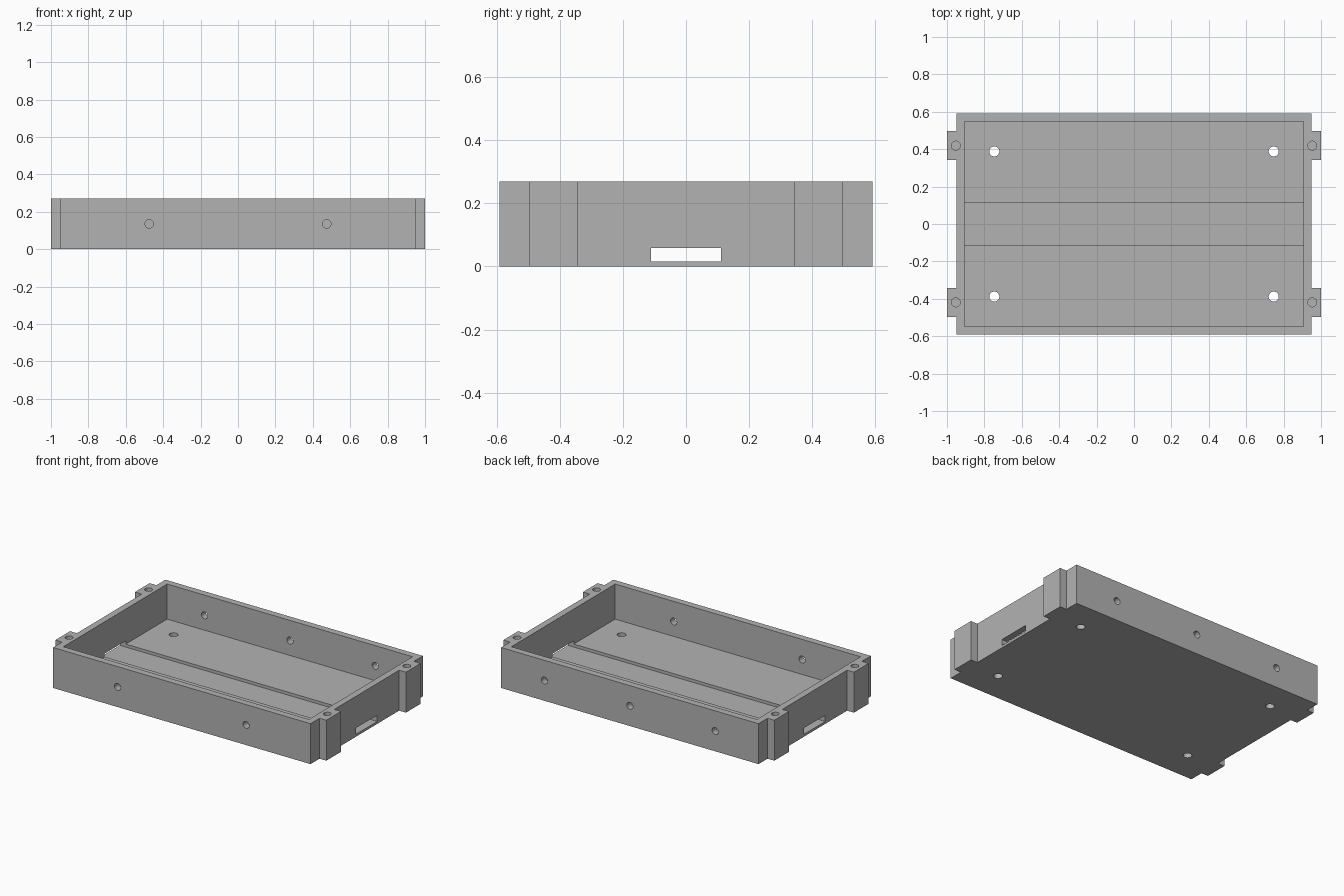
import bpy, bmesh
from mathutils import Matrix

default = bpy.data.objects.get("Cube")
if default:
    bpy.data.objects.remove(default, do_unlink=True)

# Main dimensions
HX, HY, H = 0.95, 0.592, 0.27        # outer half sizes and height
IX, IY = 0.906, 0.547                # inner half sizes
FLOOR, GROOVE, SLOT_TOP = 0.036, 0.016, 0.058
GROOVE_Y = 0.111
TAB_IN, TAB_OUT = 0.342, 0.497       # tab extent along y

grey = bpy.data.materials.new("plain grey")
grey.use_nodes = True
colour = (0.45, 0.45, 0.45, 1)
grey.diffuse_color = colour
grey.node_tree.nodes["Principled BSDF"].inputs["Base Color"].default_value = colour


def make_object(name, bm):
    bmesh.ops.recalc_face_normals(bm, faces=bm.faces)
    mesh = bpy.data.meshes.new(name)
    bm.to_mesh(mesh)
    bm.free()
    mesh.materials.append(grey)
    obj = bpy.data.objects.new(name, mesh)
    bpy.context.collection.objects.link(obj)
    return obj


def box(name, hx, hy, z0, z1):
    bm = bmesh.new()
    bmesh.ops.create_cube(bm, size=1, matrix=Matrix.Translation((0, 0, (z0 + z1) / 2))
                          @ Matrix.Diagonal((2 * hx, 2 * hy, z1 - z0, 1)))
    return make_object(name, bm)


def cylinder(name, centre, radius, depth, axis="Z"):
    turn = Matrix.Rotation(1.5707963, 4, "X") if axis == "Y" else Matrix()
    bm = bmesh.new()
    bmesh.ops.create_cone(bm, cap_ends=True, segments=32, radius1=radius, radius2=radius,
                          depth=depth, matrix=Matrix.Translation(centre) @ turn)
    return make_object(name, bm)


# Outline with four side tabs, raised into a solid block
quarter = [(1, TAB_IN), (1, TAB_OUT), (HX, TAB_OUT), (HX, HY)]
right_half = [(HX, -TAB_IN), (HX, TAB_IN)] + quarter
left_half = [(-x, y) for x, y in reversed(quarter)] + [(-HX, TAB_IN), (-HX, -TAB_IN)]
lower_left = [(-x, -y) for x, y in quarter]
lower_right = [(x, -y) for x, y in reversed(quarter)]
bm = bmesh.new()
outline = right_half + left_half + lower_left + lower_right
face = bm.faces.new([bm.verts.new((x, y, 0)) for x, y in outline])
raised = bmesh.ops.extrude_face_region(bm, geom=[face])["geom"]
bmesh.ops.translate(bm, vec=(0, 0, H),
                    verts=[v for v in raised if isinstance(v, bmesh.types.BMVert)])
tray = make_object("tray_body", bm)

# Cavity, floor groove and the cable slots through both end walls
cutters = [
    box("cavity_cutter", IX, IY, FLOOR, H + 0.1),
    box("groove_and_slot_cutter", 1.2, GROOVE_Y, GROOVE, SLOT_TOP),
]

# Floor mounting holes and blind screw holes in the tabs
for sx in (-1, 1):
    for sy in (-1, 1):
        cutters.append(cylinder("floor_hole_cutter", (sx * 0.747, sy * 0.388, 0), 0.027, 0.2))
        cutters.append(cylinder("tab_hole_cutter", (sx * 0.953, sy * 0.419, H), 0.024, 0.3))

# Two holes in the front wall, three in the back wall
wall_y = (HY + IY) / 2
for x in (-0.474, 0.474):
    cutters.append(cylinder("front_hole_cutter", (x, -wall_y, H / 2), 0.023, 0.15, "Y"))
for x in (-0.63, 0, 0.63):
    cutters.append(cylinder("back_hole_cutter", (x, wall_y, H / 2), 0.023, 0.15, "Y"))

# Apply the cuts and discard the cutters
bpy.context.view_layer.objects.active = tray
for cutter in cutters:
    cutter.hide_render = True
    cut = tray.modifiers.new(cutter.name, "BOOLEAN")
    cut.operation = "DIFFERENCE"
    cut.solver = "EXACT"
    cut.object = cutter
    bpy.ops.object.modifier_apply(modifier=cut.name)
    bpy.data.objects.remove(cutter, do_unlink=True)

bpy.ops.object.select_all(action="DESELECT")
tray.select_set(True)
bpy.ops.object.shade_smooth_by_angle(angle=0.5)
